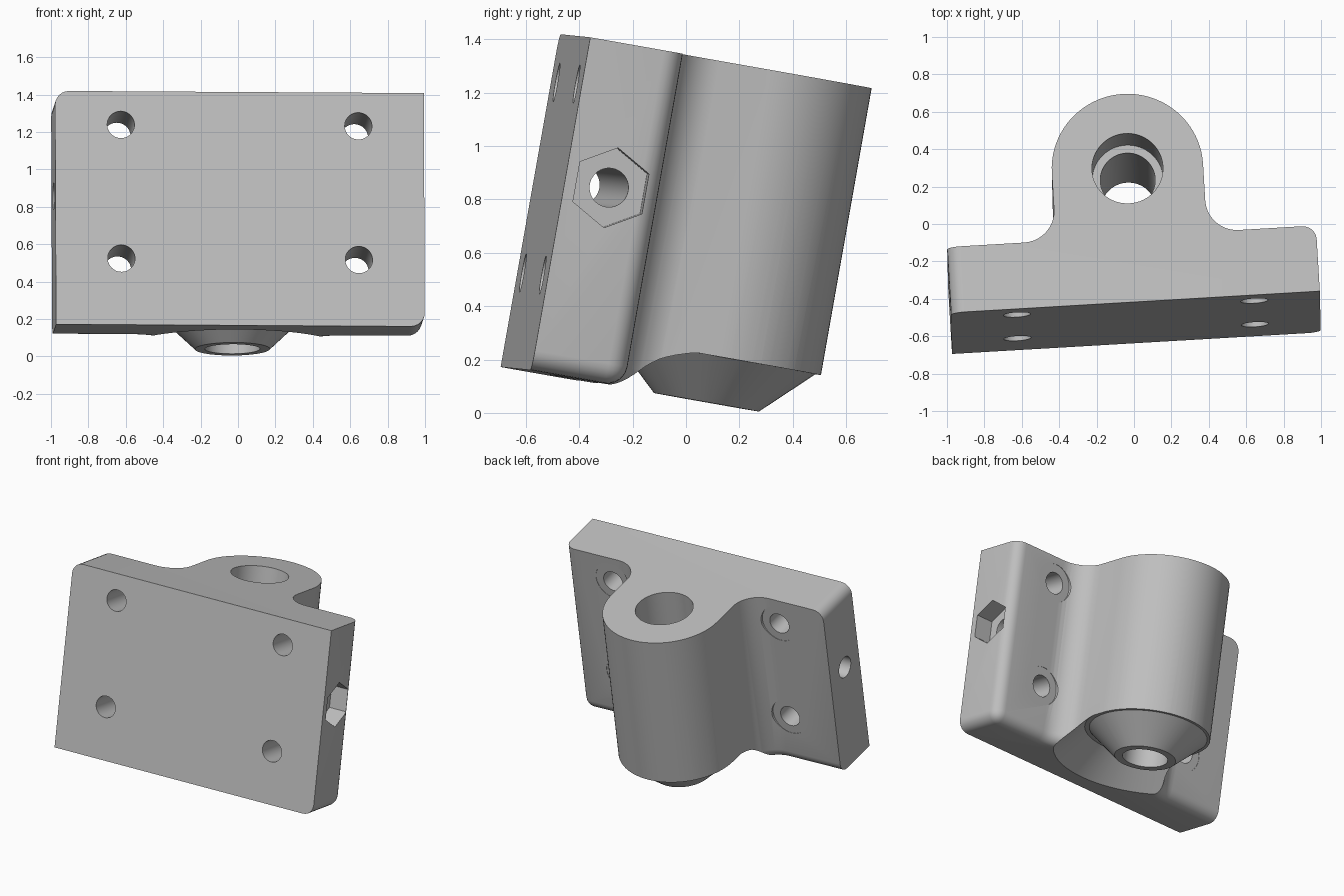
import bpy, bmesh, math
from mathutils import Matrix, Vector

if "Cube" in bpy.data.objects:
    bpy.data.objects.remove(bpy.data.objects["Cube"])

# Local frame: x = width, y = depth (front face at 0), z = height
W, T, H = 0.9875, 0.357, 1.267       # half width, plate thickness, height
BY, BR = 0.726, 0.405                # boss centre depth and radius
FR = 0.17                            # web fillet radius
ER = 0.075                           # rounded edge radius
HX, HZ = 0.636, (0.36, 1.086)        # screw hole positions

grey = bpy.data.materials.new("grey_plastic")
grey.diffuse_color = (0.52, 0.52, 0.52, 1)
grey.use_nodes = True
grey.node_tree.nodes["Principled BSDF"].inputs["Base Color"].default_value = grey.diffuse_color


def make(name, bm):
    me = bpy.data.meshes.new(name)
    bmesh.ops.recalc_face_normals(bm, faces=bm.faces[:])
    bm.to_mesh(me)
    bm.free()
    ob = bpy.data.objects.new(name, me)
    bpy.context.collection.objects.link(ob)
    return ob


def arc(cx, cy, r, a0, a1, n):
    return [(cx + r * math.cos(math.radians(a0 + (a1 - a0) * i / n)),
             cy + r * math.sin(math.radians(a0 + (a1 - a0) * i / n))) for i in range(n + 1)]


def cylinder(name, r, p0, p1, n=48, spin=0.0):
    p0, p1 = Vector(p0), Vector(p1)
    d = p1 - p0
    m = (Matrix.Translation((p0 + p1) / 2) @ d.to_track_quat('Z', 'Y').to_matrix().to_4x4()
         @ Matrix.Rotation(spin, 4, 'Z'))
    bm = bmesh.new()
    bmesh.ops.create_cone(bm, cap_ends=True, segments=n, radius1=r, radius2=r,
                          depth=d.length, matrix=m)
    return make(name, bm)


# Mounting plate with filleted boss: one profile extruded upwards
profile = [(-W, 0), (W, 0), (W, T)]
profile += arc(BR + FR, T + FR, FR, 270, 180, 10)
profile += arc(0, BY, BR, 0, 180, 40)
profile += arc(-BR - FR, T + FR, FR, 0, -90, 10)
profile += [(-W, T)]
bm = bmesh.new()
base = bm.faces.new([bm.verts.new((x, y, 0)) for x, y in profile])
ext = bmesh.ops.extrude_face_region(bm, geom=[base])
bmesh.ops.translate(bm, vec=(0, 0, H),
                    verts=[v for v in ext["geom"] if isinstance(v, bmesh.types.BMVert)])
bmesh.ops.recalc_face_normals(bm, faces=bm.faces[:])


# Rounded edges: lower back chain, one back upright, two opposite plate corners
def rounded(e):
    a, b = e.verts[0].co, e.verts[1].co
    m, d = (a + b) / 2, (a - b)
    if m.z < 1e-4 and min(a.y, b.y) > T - 1e-3:
        return True
    if abs(d.z) > 1 and m.x > W - 1e-3 and m.y > T - 1e-3:
        return True
    if abs(d.y) > 0.3 and abs(d.x) < 1e-4:
        return (m.x > W - 1e-3 and m.z < 0.1) or (m.x < -W + 1e-3 and m.z > 1)
    return False


bmesh.ops.bevel(bm, geom=[e for e in bm.edges if rounded(e)], offset=ER, segments=6,
                profile=0.5, affect='EDGES', clamp_overlap=False)
body = make("mounting_bracket", bm)
cutters = []

# V-shaped ring groove that tapers the lower end of the boss
ring = [(0.2, 0.0), (0.385, 0.175), (0.415, 0.175), (0.6, 0.0), (0.62, -0.1), (0.2, -0.1)]
bm = bmesh.new()
N = 64
rows = []
for i in range(N):
    t = 2 * math.pi * i / N
    rows.append([bm.verts.new((r * math.cos(t), BY + r * math.sin(t), z)) for r, z in ring])
for i in range(N):
    p, q = rows[i], rows[(i + 1) % N]
    for j in range(len(ring)):
        k = (j + 1) % len(ring)
        bm.faces.new((p[j], q[j], q[k], p[k]))
cutters.append(make("taper_cutter", bm))

# Main bore with wider upper pocket
cutters.append(cylinder("bore_cutter", 0.147, (0, BY, -0.2), (0, BY, H + 0.2), 64))
cutters.append(cylinder("pocket_cutter", 0.19, (0, BY, H - 0.36), (0, BY, H + 0.2), 64))

# Four screw holes with washer faces cut into the fillets
for sx in (-1, 1):
    for z in HZ:
        x = sx * HX
        cutters.append(cylinder("screw_cutter", 0.073, (x, -0.2, z), (x, 0.9, z)))
        cutters.append(cylinder("washer_cutter", 0.13, (x, T - 0.002, z), (x, 0.8, z)))

# Cross hole with hexagonal nut pocket
CY, CZ = 0.175, 0.725
cutters.append(cylinder("cross_cutter", 0.073, (-1.2, CY, CZ), (1.2, CY, CZ)))
bm = bmesh.new()
lo, hi = [[bm.verts.new((x, CY + 0.152 * math.sin(k * math.pi / 3),
                         CZ + 0.152 * math.cos(k * math.pi / 3))) for k in range(6)]
          for x in (W - 0.13, W + 0.2)]
bm.faces.new(lo)
bm.faces.new(hi[::-1])
for k in range(6):
    bm.faces.new((lo[k], hi[k], hi[(k + 1) % 6], lo[(k + 1) % 6]))
cutters.append(make("nut_cutter", bm))

bpy.context.view_layer.objects.active = body
body.select_set(True)
for c in cutters:
    mod = body.modifiers.new("cut", 'BOOLEAN')
    mod.operation, mod.solver, mod.object = 'DIFFERENCE', 'EXACT', c
    bpy.ops.object.modifier_apply(modifier=mod.name)
    bpy.data.objects.remove(c)

# Material, shading and resting tilt
body.data.materials.clear()
body.data.materials.append(grey)
bpy.ops.object.shade_smooth_by_angle(angle=math.radians(28))
X = Vector((0.998, 0.0585, -0.006)).normalized()
U = Vector((-0.0045, 0.174, 0.985))
U = (U - X * U.dot(X)).normalized()
Y = U.cross(X)
tilt = Matrix((X, Y, U)).transposed().to_4x4()
body.matrix_world = Matrix.Translation((0.013, -0.637, 0.166)) @ tilt
